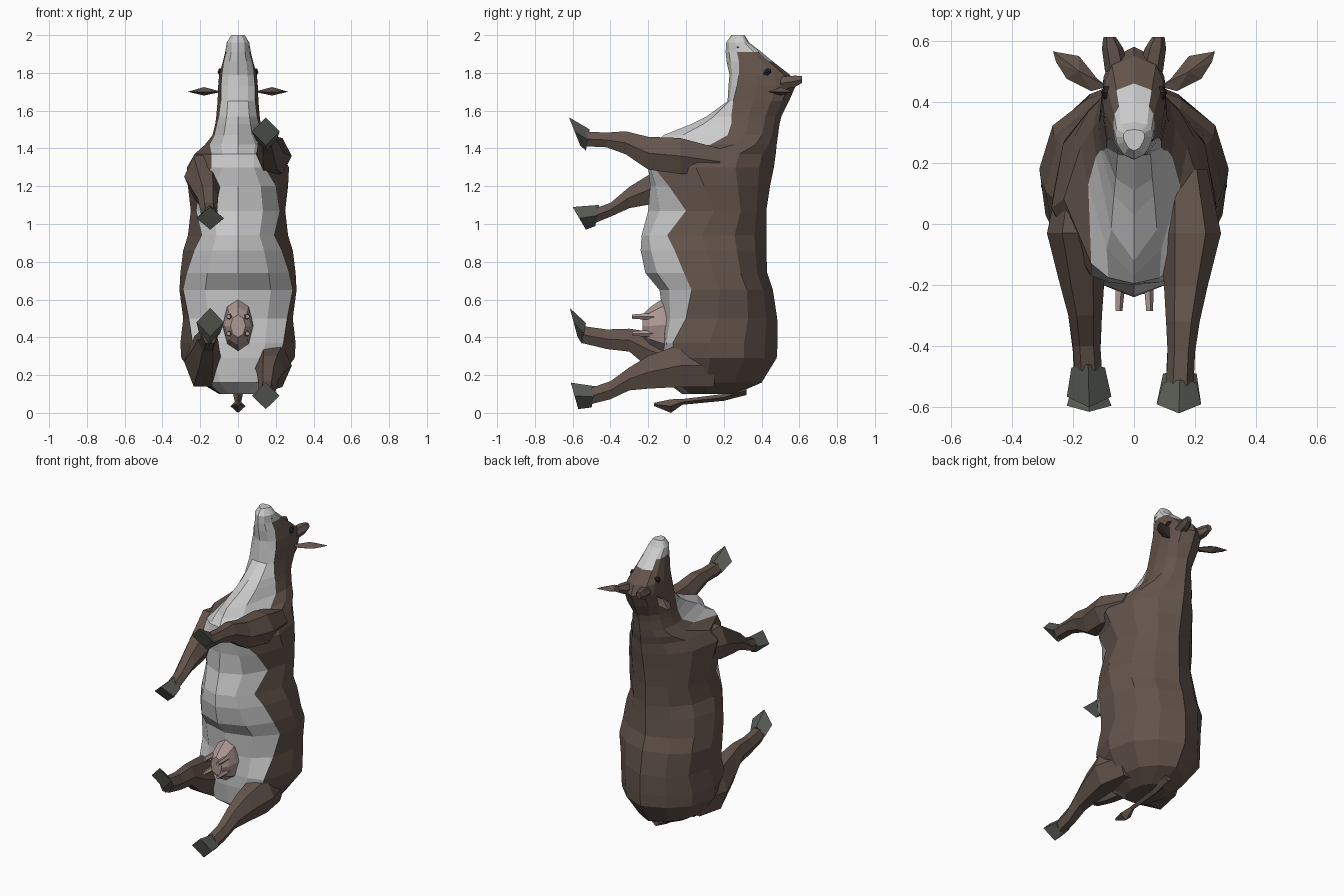
import bpy, bmesh, math


def material(name, rgb):
    m = bpy.data.materials.new(name)
    m.diffuse_color = (*rgb, 1)
    return m


BROWN = material("brown_hide", (0.125, 0.088, 0.07))
WHITE = material("white_hide", (0.62, 0.62, 0.61))
PINK = material("udder_pink", (0.42, 0.31, 0.29))
HOOF = material("hoof_grey", (0.10, 0.11, 0.09))
DARK = material("dark", (0.02, 0.02, 0.02))


def make(name, verts, faces, mats, slots=None):
    bm = bmesh.new()
    vs = [bm.verts.new(v) for v in verts]
    for i, f in enumerate(faces):
        face = bm.faces.new([vs[k] for k in f])
        face.material_index = slots[i] if slots else 0
    bmesh.ops.recalc_face_normals(bm, faces=bm.faces)
    me = bpy.data.meshes.new(name)
    bm.to_mesh(me)
    bm.free()
    for m in mats:
        me.materials.append(m)
    ob = bpy.data.objects.new(name, me)
    bpy.context.collection.objects.link(ob)
    return ob


def loft(name, rings, mats, slot=lambda row, col: 0):
    n = len(rings[0])
    verts = [p for r in rings for p in r]
    faces, slots = [], []
    for r in range(len(rings) - 1):
        for c in range(n):
            d = (c + 1) % n
            faces.append((r*n + c, r*n + d, r*n + n + d, r*n + n + c))
            slots.append(slot(r, c))
    last = len(rings) - 1
    faces += [tuple(range(n)), tuple(range(last*n, last*n + n))]
    slots += [slot(0, 0), slot(last, 0)]
    return make(name, verts, faces, mats, slots)


def tube(name, sections, mat, n=6):
    """Sections are (x, y, z, half x, half z, tilt), stacked along y."""
    rings = []
    for x, y, z, hx, hz, *tilt in sections:
        t = tilt[0] if tilt else 0
        ang = [2*math.pi*i/n for i in range(n)]
        rings.append([(x + hx*math.cos(a), y - t*math.sin(a), z + hz*math.sin(a)) for a in ang])
    return loft(name, rings, [mat])


# Body, neck and head: z, back y, half width, hide boundary y, half width there, belly y
BODY = [
    (.10, .26, .10, .02, .09, -.02), (.16, .40, .20, -.05, .16, -.10),
    (.29, .48, .30, -.06, .22, -.12), (.37, .485, .305, -.07, .24, -.12),
    (.50, .483, .29, .0, .26, -.12), (.65, .46, .31, .03, .29, -.14),
    (.74, .43, .305, -.01, .27, -.215), (.86, .425, .29, -.06, .23, -.24),
    (.94, .425, .265, -.10, .19, -.235), (1.07, .425, .25, .0, .22, -.20),
    (1.20, .445, .265, -.09, .20, -.19), (1.30, .465, .27, -.17, .14, -.20),
    (1.37, .475, .23, -.13, .14, -.195), (1.42, .48, .175, .13, .15, -.17),
    (1.47, .487, .135, .22, .125, -.12), (1.53, .495, .12, .24, .11, .03),
    (1.57, .505, .115, .24, .10, .11), (1.65, .545, .108, .25, .09, .22),
    (1.73, .58, .105, .27, .09, .225), (1.79, .55, .10, .28, .085, .23),
    (1.86, .46, .08, .28, .075, .215), (1.91, .40, .068, .27, .06, .21),
    (1.96, .335, .06, .26, .055, .212), (2.0, .31, .035, .27, .03, .24)]


def body_ring(z, yt, w, yb, wb, ybot):
    h = yt - yb
    a, b = (.72, .95) if z > 1.6 else (.5, .86)
    half = [(0, yt), (a*w, yt - .12*h), (b*w, yt - .32*h), (w, yt - .65*h),
            (wb, yb), (.6*wb, yb + .7*(ybot - yb)), (0, ybot)]
    pts = half + [(-x, y) for x, y in half[-2:0:-1]]
    return [(x, y, z) for x, y in pts]


def body_colour(row, col):
    strip = min(col, 11 - col)
    z = BODY[row][0]
    if strip >= 4 or z >= 1.9 or (z >= 1.85 and strip == 0):
        return 1
    return 0


loft("body", [body_ring(*r) for r in BODY], [BROWN, WHITE], body_colour)

# Legs, each posed differently: side, then sections y, z, half z
X = [.17, .185, .17, .16, .155, .15]
HX = [.07, .10, .072, .055, .045, .045]
LEGS = {
    "front_leg_right": (1, [(.18, 1.33, .08), (-.03, 1.36, .11), (-.2, 1.375, .10),
                            (-.32, 1.43, .07), (-.42, 1.445, .045), (-.53, 1.45, .045)]),
    "front_leg_left": (-1, [(.18, 1.27, .08), (-.03, 1.25, .13), (-.2, 1.18, .09),
                            (-.3, 1.14, .065), (-.4, 1.075, .042), (-.48, 1.045, .045)]),
    "rear_leg_right": (1, [(.15, .25, .13), (-.03, .25, .13), (-.2, .215, .10),
                           (-.30, .18, .07), (-.4, .12, .055), (-.5, .09, .05)]),
    "rear_leg_left": (-1, [(.15, .27, .14), (-.03, .27, .15), (-.2, .335, .11),
                           (-.3, .385, .07), (-.42, .39, .06), (-.55, .415, .052)])}
for name, (s, path) in LEGS.items():
    tube(name, [(s*X[i], y, z, HX[i], h) for i, (y, z, h) in enumerate(path)], BROWN)

# Hooves: side, ankle y z, then sole y z, half z, tilt
HOOVES = {
    "front_hoof_right": (1, -.52, 1.445, -.59, 1.49, .075, .03),
    "front_hoof_left": (-1, -.47, 1.045, -.565, 1.03, .06, .035),
    "rear_hoof_right": (1, -.49, .085, -.59, .09, .07, .02),
    "rear_hoof_left": (-1, -.54, .42, -.595, .48, .075, .02)}
for name, (s, ya, za, y, z, h, t) in HOOVES.items():
    tube(name, [(s*.15, ya, za, .055, .056, -.01), (s*.147, y, z, .073, h, t)], HOOF, 4)

# Udder and teats
tube("udder", [(0, -.03, .46, .085, .15), (0, -.13, .465, .08, .135),
               (0, -.19, .46, .07, .10), (0, -.23, .46, .04, .06)], PINK, 8)
for s in (-1, 1):
    for k, z in enumerate((.42, .51)):
        tube(f"teat_{k}_{s}", [(s*.045, -.17, z, .018, .018), (s*.048, -.23, z, .016, .016),
                               (s*.05, -.285, z, .012, .012)], PINK, 5)

# Tail with tuft
tube("tail", [(0, .32, .12, .03, .025), (0, .2, .082, .022, .018), (0, -.02, .058, .017, .015),
              (0, -.08, .036, .04, .036), (0, -.17, .045, .008, .008)], BROWN, 4)

# Ears, horns, eyes and nostrils
EAR = [(.085, .45), (.12, .475), (.18, .55), (.265, .565), (.255, .53), (.22, .475), (.14, .435)]
for s, side in ((1, "right"), (-1, "left")):
    n = len(EAR)
    verts = [(s*x, y, 1.70) for x, y in EAR] + [(s*.18, .50, 1.725), (s*.18, .50, 1.68)]
    fan = [(i, (i + 1) % n, apex) for apex in (n, n + 1) for i in range(n)]
    make("ear_" + side, verts, fan, [BROWN])
    tube("horn_" + side, [(s*.055, .50, 1.745, .04, .04), (s*.07, .575, 1.755, .035, .035),
                          (s*.08, .613, 1.765, .02, .022)], BROWN, 6)
    tube("eye_" + side, [(s*.088, .41, 1.80, .012, .015), (s*.092, .43, 1.805, .016, .022),
                         (s*.088, .45, 1.81, .01, .012)], DARK, 6)
    tube("nostril_" + side, [(s*.05, .27, 1.935, .012, .02), (s*.05, .295, 1.94, .01, .012)], DARK, 3)
